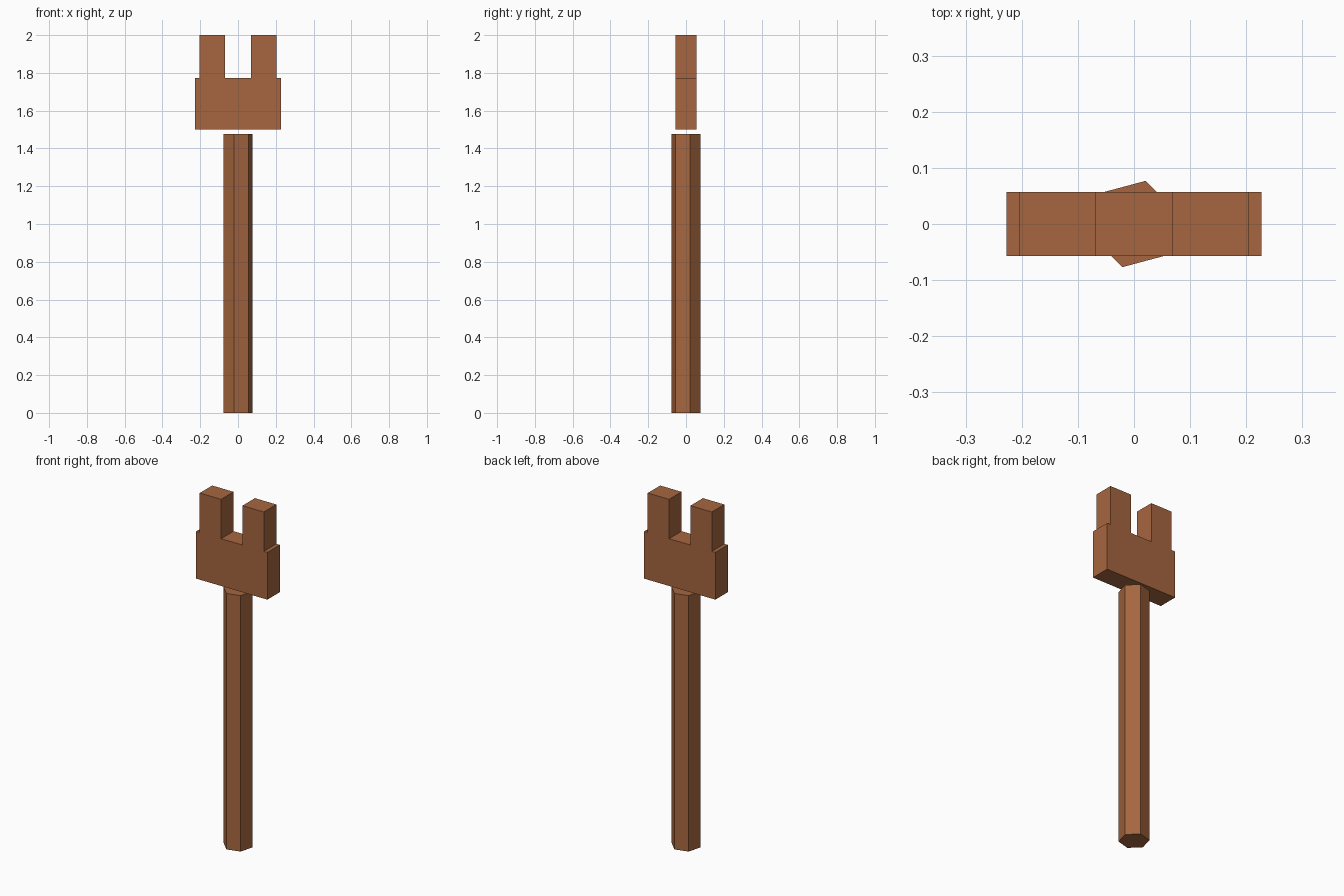
import bpy, bmesh
from math import radians
from mathutils import Matrix

cube = bpy.data.objects.get("Cube")
if cube:
    bpy.data.objects.remove(cube, do_unlink=True)

U = 2 / 17.6            # base unit: head thickness
SHAFT_TOP = 13 * U
HEAD_BASE = 13.2 * U    # small gap between shaft and head

# Single wood colour
wood = bpy.data.materials.new("brown_wood")
wood.use_nodes = True
colour = (0.38, 0.133, 0.05, 1)
wood.diffuse_color = colour
bsdf = next(n for n in wood.node_tree.nodes if n.type == 'BSDF_PRINCIPLED')
bsdf.inputs["Base Color"].default_value = colour


def add_object(name, bm):
    bmesh.ops.recalc_face_normals(bm, faces=bm.faces)
    mesh = bpy.data.meshes.new(name)
    bm.to_mesh(mesh)
    bm.free()
    mesh.materials.append(wood)
    obj = bpy.data.objects.new(name, mesh)
    bpy.context.collection.objects.link(obj)
    return obj


# Hexagonal shaft, turned slightly about its axis
bm = bmesh.new()
bmesh.ops.create_cone(bm, cap_ends=True, segments=6, radius1=0.7 * U, radius2=0.7 * U,
                      depth=SHAFT_TOP)
corner = max((v.co for v in bm.verts), key=lambda c: c.y)
turn = radians(75) - corner.xy.angle_signed((1, 0))
bmesh.ops.rotate(bm, verts=bm.verts, matrix=Matrix.Rotation(turn, 3, 'Z'))
bmesh.ops.translate(bm, verts=bm.verts, vec=(0, 0, SHAFT_TOP / 2))
add_object("shaft", bm)

# Forked head: half outline (x, height) in units, mirrored and extruded
half = [(2, 0), (2, 2.4), (1.8, 2.4), (1.8, 4.4), (0.6, 4.4), (0.6, 2.4)]
outline = half + [(-x, h) for x, h in reversed(half)]
bm = bmesh.new()
face = bm.faces.new([bm.verts.new((x * U, -U / 2, HEAD_BASE + h * U)) for x, h in outline])
side = bmesh.ops.extrude_face_region(bm, geom=[face])["geom"]
bmesh.ops.translate(bm, vec=(0, U, 0),
                    verts=[g for g in side if isinstance(g, bmesh.types.BMVert)])
add_object("forked_head", bm)
